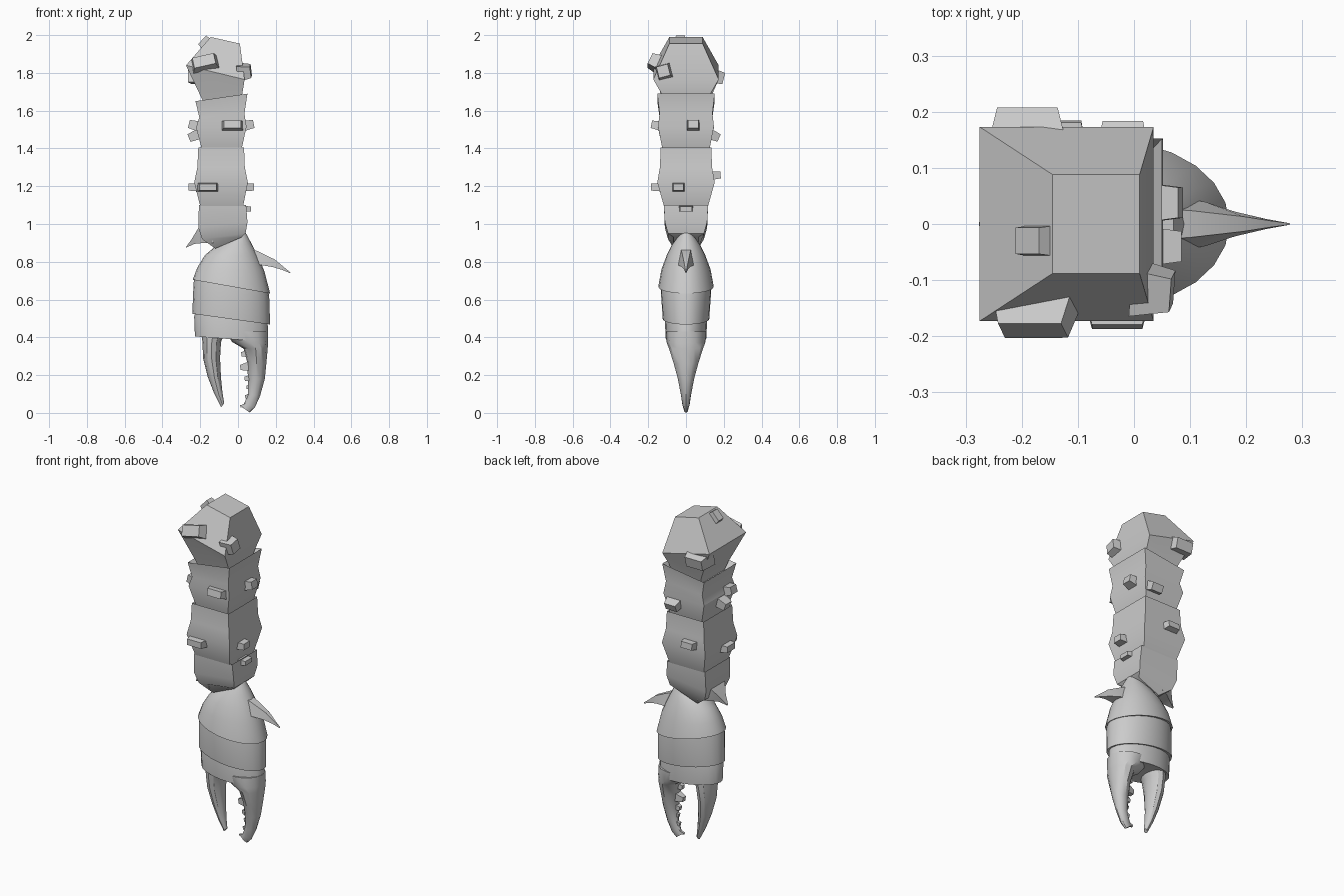
import bpy, bmesh, math
from mathutils import Vector, Matrix


def finish(name, bm, angle=32):
    bmesh.ops.recalc_face_normals(bm, faces=bm.faces)
    me = bpy.data.meshes.new(name)
    bm.to_mesh(me)
    bm.free()
    ob = bpy.data.objects.new(name, me)
    bpy.context.collection.objects.link(ob)
    bpy.ops.object.select_all(action='DESELECT')
    ob.select_set(True)
    bpy.context.view_layer.objects.active = ob
    bpy.ops.object.shade_smooth_by_angle(angle=math.radians(angle))
    return ob


def rect(xl, zl, xr, zr, h):
    return [(xl, -h, zl), (xr, -h, zr), (xr, h, zr), (xl, h, zl)]


def oval(xl, zl, xr, zr, h, n=20):
    pts = []
    for i in range(n):
        a = 2 * math.pi * i / n
        t = (1 + math.cos(a)) / 2
        pts.append((xl + (xr - xl) * t, h * math.sin(a), zl + (zr - zl) * t))
    return pts


def loft(name, shape, rings, angle=32, **kw):
    bm = bmesh.new()
    rows = [[bm.verts.new(p) for p in shape(*r, **kw)] for r in rings]
    n = len(rows[0])
    for a, b in zip(rows, rows[1:]):
        for i in range(n):
            j = (i + 1) % n
            bm.faces.new((a[i], a[j], b[j], b[i]))
    bm.faces.new(rows[0])
    bm.faces.new(rows[-1])
    return finish(name, bm, angle)


def stud(name, pos, normal, w, h, out, roll=0, taper=0.72):
    """Tapered block whose outer face is centred on pos."""
    bm = bmesh.new()
    bmesh.ops.create_cube(bm, size=1)
    for v in bm.verts:
        k = taper if v.co.z > 0 else 1
        v.co = Vector((v.co.x * w * k, v.co.y * h * k, (v.co.z - 0.5) * out))
    rot = Vector(normal).to_track_quat('Z', 'Y').to_matrix().to_4x4()
    bm.transform(Matrix.Translation(pos) @ rot @ Matrix.Rotation(math.radians(roll), 4, 'Z'))
    return finish(name, bm)


# Arm segments: each ring is (left x, left z, right x, right z, half depth)
loft("shoulder_segment", rect, [
    (-.145, 1.99, .01, 1.955, .088), (-.275, 1.84, .035, 1.765, .173),
    (-.19, 1.66, .022, 1.685, .127), (-.17, 1.6, .01, 1.62, .11)])
loft("upper_arm_segment", rect, [
    (-.19, 1.61, .02, 1.64, .12), (-.225, 1.65, .05, 1.69, .152),
    (-.205, 1.565, .034, 1.585, .14), (-.222, 1.51, .045, 1.515, .148),
    (-.195, 1.41, .022, 1.41, .127), (-.18, 1.36, .01, 1.36, .115)])
loft("forearm_segment", rect, [
    (-.19, 1.37, .015, 1.37, .118), (-.21, 1.405, .032, 1.405, .134),
    (-.215, 1.3, .036, 1.3, .138), (-.232, 1.22, .052, 1.22, .152),
    (-.2, 1.095, .027, 1.095, .117), (-.19, 1.06, .015, 1.06, .105)])
loft("wrist_segment", rect, [
    (-.19, 1.07, .03, 1.07, .1), (-.207, 1.1, .043, 1.1, .117),
    (-.21, .98, .05, 1.01, .112), (-.19, .92, .04, .95, .095),
    (-.12, .87, .02, .93, .065)])

# Curved spur at the back of the wrist
loft("wrist_spur", rect, [
    (-.17, 1.03, -.13, .9, .085), (-.215, .97, -.18, .9, .06),
    (-.245, .92, -.23, .895, .025), (-.276, .877, -.274, .875, .003)])

# Studs: outer face centre, direction, width, height, reach, roll
F, B, L, R = (0, -1, 0), (0, 1, 0), (-1, 0, 0), (1, 0, 0)
studs = [
    ("shoulder_front_stud", (-.18, -.19, 1.865), (-.1, -1, .45), .16, .085, .09, 14),
    ("shoulder_back_stud", (-.19, .2, 1.77), (0, 1, -.25), .15, .085, .09, 0),
    ("shoulder_right_stud", (.068, -.12, 1.81), (1, -.1, .1), .085, .085, .07, 15),
    ("shoulder_top_stud", (-.19, -.03, 1.975), (-.7, 0, .65), .065, .085, .08, 0),
    ("upper_front_stud", (-.03, -.183, 1.528), (0, -1, .2), .125, .055, .07, 0),
    ("upper_back_stud", (-.02, .175, 1.455), (0, 1, -.45), .1, .06, .08, 0),
    ("upper_right_stud", (.083, .038, 1.53), (1, 0, .2), .075, .06, .08, 0),
    ("upper_left_stud_a", (-.26, -.08, 1.53), (-1, 0, .25), .075, .06, .08, 0),
    ("upper_left_stud_b", (-.26, -.02, 1.455), (-1, 0, -.4), .075, .06, .08, 0),
    ("fore_front_stud", (-.16, -.185, 1.195), F, .125, .05, .08, 0),
    ("fore_back_stud", (-.13, .183, 1.26), (0, 1, .1), .1, .05, .08, 0),
    ("fore_right_stud", (.085, -.04, 1.195), R, .075, .05, .08, 0),
    ("fore_left_stud", (-.262, -.05, 1.195), L, .1, .05, .08, 0),
    ("wrist_stud", (.07, 0, 1.08), R, .085, .035, .06, 0),
]
for s in studs:
    stud(*s)

# Claw shell: domed cap, slanted band and knuckle block
loft("claw_dome", oval, [
    (-.02, .93, .04, .955, .035), (-.11, .89, .075, .89, .075),
    (-.175, .835, .105, .83, .103), (-.215, .77, .14, .75, .13),
    (-.24, .705, .17, .632, .147), (-.22, .705, .15, .64, .13)], n=24)
loft("claw_band", oval, [
    (-.225, .73, .155, .66, .128), (-.235, .69, .165, .62, .134),
    (-.242, .525, .17, .468, .123), (-.22, .525, .15, .475, .11)], n=24)
loft("claw_knuckle", oval, [
    (-.22, .55, .15, .49, .108), (-.232, .51, .158, .46, .112),
    (-.228, .405, .16, .375, .107), (-.19, .405, .12, .385, .075)], n=20)

# Two pincer fingers
loft("small_finger", oval, [
    (-.195, .45, -.06, .45, .085), (-.188, .37, -.09, .375, .08),
    (-.185, .29, -.095, .29, .065), (-.16, .19, -.09, .185, .043),
    (-.125, .1, -.082, .105, .026), (-.09, .03, -.073, .05, .012)], n=12)
loft("large_finger", oval, [
    (-.07, .43, .16, .43, .105), (-.03, .375, .16, .37, .102),
    (.03, .34, .157, .34, .09), (.048, .27, .15, .26, .066),
    (.053, .18, .142, .18, .043), (.052, .1, .117, .09, .027),
    (.035, .055, .09, .03, .019), (.022, .03, .062, .002, .011)], n=12)

# Teeth along the inside of the large finger
for i, (x, z, s) in enumerate([(.018, .31, .042), (.012, .24, .05), (.035, .18, .04),
                               (.045, .135, .034), (.038, .085, .032), (.012, .035, .02)]):
    stud(f"tooth_{i + 1}", (x, 0, z), (-1, 0, -.15), s, s, .05, 0, .55)

# Hooked dewclaw on the outer side of the dome
def hook_ring(xt, zt, xb, zb, h):
    return [(xt, -h * .6, zt), (xb, -h, zb), (xb, h, zb), (xt, h * .6, zt)]


loft("dewclaw", hook_ring, [
    (.05, .875, .07, .78, .045), (.1, .858, .125, .782, .04),
    (.195, .812, .18, .773, .022), (.245, .77, .235, .757, .009),
    (.278, .744, .274, .74, .002)], angle=40)
